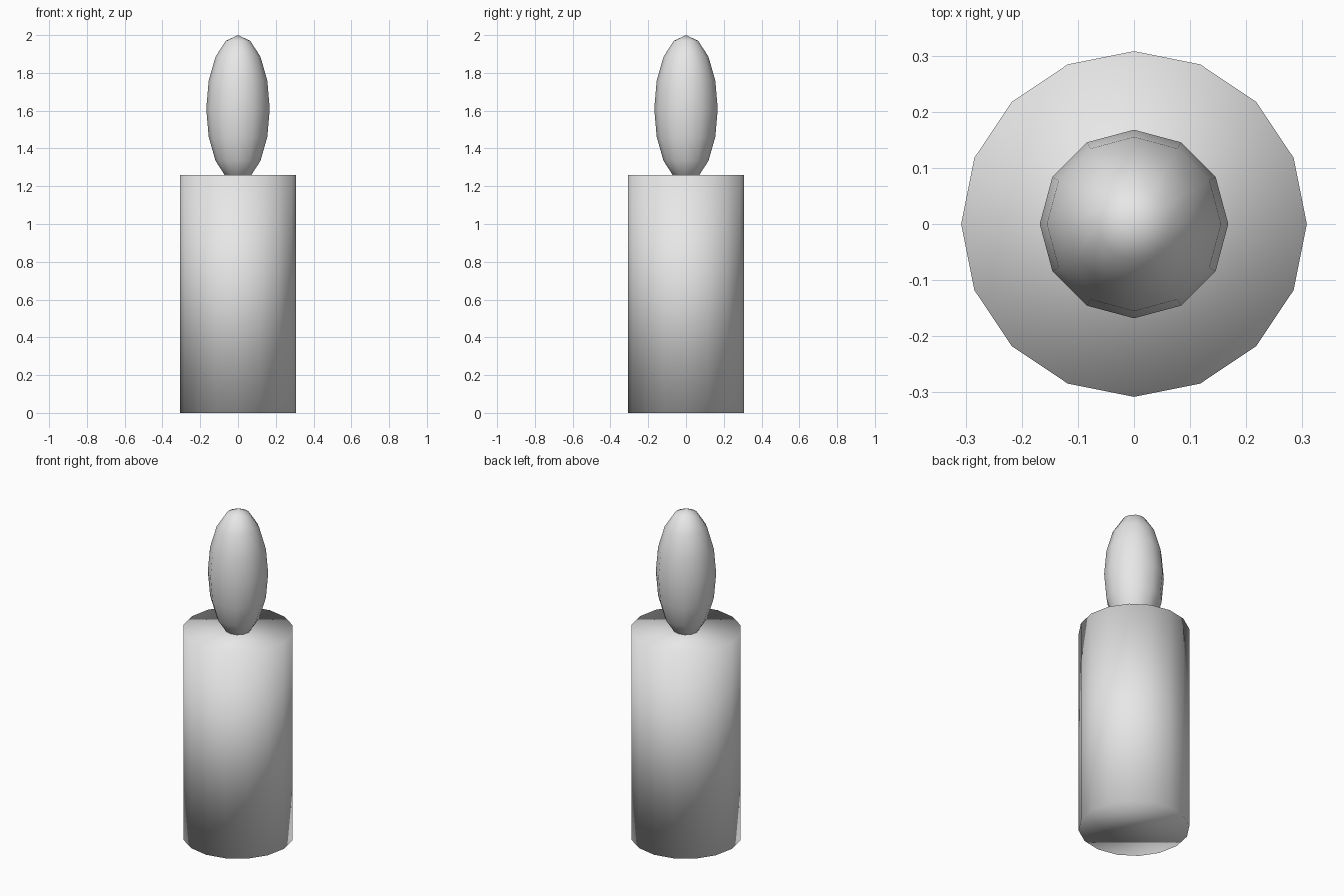
import bpy

if "Cube" in bpy.data.objects:
    bpy.data.objects.remove(bpy.data.objects["Cube"])

# One plain grey for the whole model
grey = bpy.data.materials.new("plain_grey")
grey.diffuse_color = (0.8, 0.8, 0.8, 1.0)
grey.use_nodes = True
grey.node_tree.nodes["Principled BSDF"].inputs["Base Color"].default_value = grey.diffuse_color


def finish(name):
    """Name, colour and fully smooth-shade the active object."""
    obj = bpy.context.object
    obj.name = name
    obj.data.materials.append(grey)
    bpy.ops.object.transform_apply(location=False, rotation=False, scale=True)
    for face in obj.data.polygons:
        face.use_smooth = True
    return obj


# Candle body: 16-sided closed cylinder
BODY_HEIGHT = 1.26
bpy.ops.mesh.primitive_cylinder_add(
    vertices=16, radius=0.308, depth=BODY_HEIGHT, location=(0, 0, BODY_HEIGHT / 2))
finish("candle_body")

# Flame: stretched low-poly sphere, its tip slightly sunk into the body
FLAME_RADIUS, FLAME_HALF_HEIGHT = 0.168, 0.39
bpy.ops.mesh.primitive_uv_sphere_add(
    segments=12, ring_count=8, radius=1, location=(0, 0, 2 - FLAME_HALF_HEIGHT))
bpy.context.object.scale = (FLAME_RADIUS, FLAME_RADIUS, FLAME_HALF_HEIGHT)
finish("flame")
